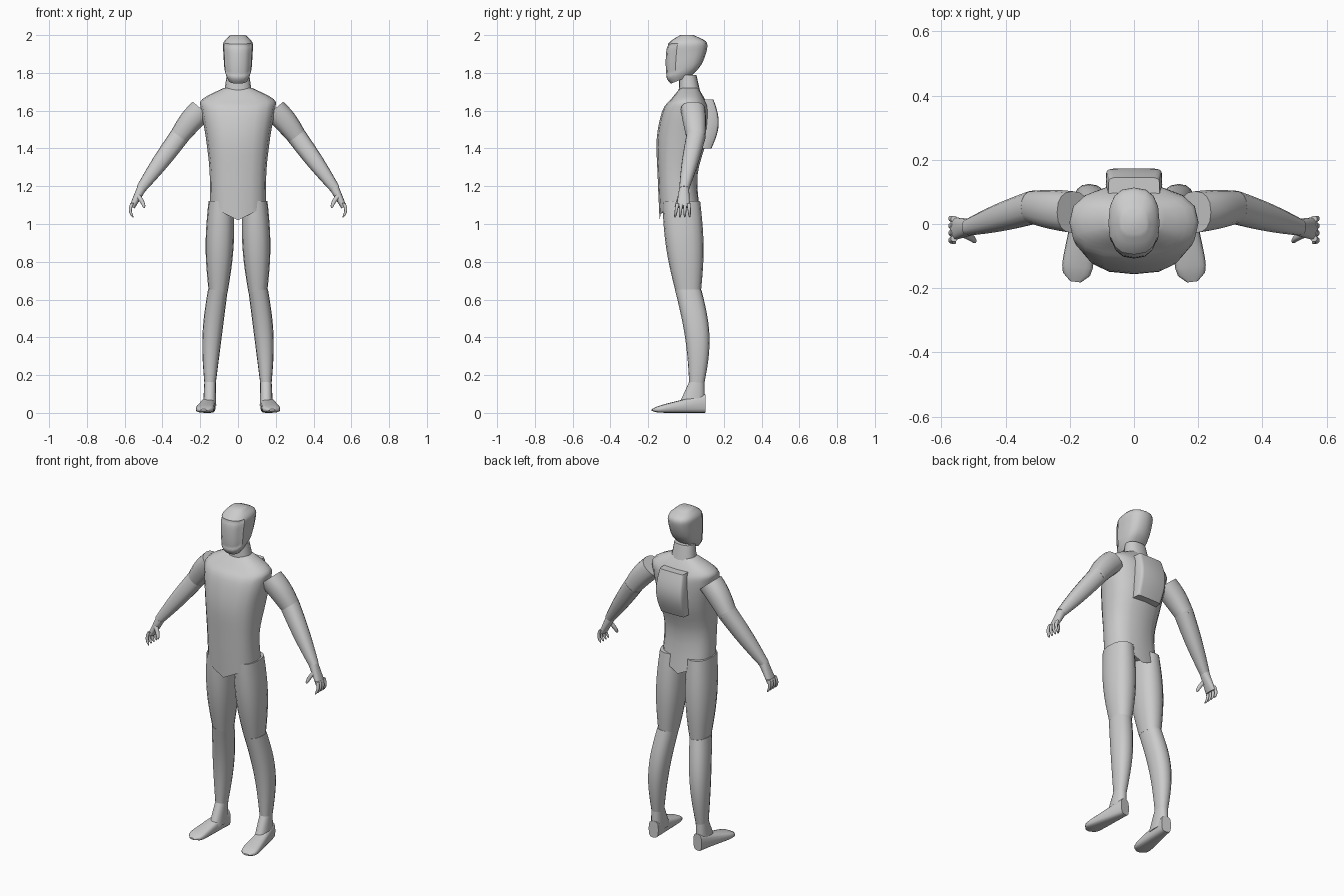
import bpy, bmesh, math
from mathutils import Vector

cube = bpy.data.objects.get("Cube")
if cube:
    bpy.data.objects.remove(cube, do_unlink=True)

grey = bpy.data.materials.new("suit_grey")
grey.use_nodes = True
shade = (0.6, 0.6, 0.6, 1)
grey.diffuse_color = shade
grey.node_tree.nodes["Principled BSDF"].inputs["Base Color"].default_value = shade

SIDES = 16
STEPS = 12


def section(bm, centre, width, depth, square):
    """Rounded-square loop of vertices spanned by two half-axis vectors."""
    loop = []
    for i in range(SIDES):
        angle = math.tau * i / SIDES
        across, along = math.cos(angle), math.sin(angle)
        across = math.copysign(abs(across) ** square, across)
        along = math.copysign(abs(along) ** square, along)
        loop.append(bm.verts.new(centre + width * across + depth * along))
    return loop


def skin(bm, loops):
    """Bridge neighbouring loops, then close both ends."""
    for low, high in zip(loops, loops[1:]):
        for i in range(SIDES):
            j = (i + 1) % SIDES
            bm.faces.new((low[i], low[j], high[j], high[i]))
    bm.faces.new(loops[0])
    bm.faces.new(loops[-1])
    bmesh.ops.recalc_face_normals(bm, faces=bm.faces)
    bm.normal_update()


def finish(name, bm, mirrored):
    mesh = bpy.data.meshes.new(name)
    bm.to_mesh(mesh)
    bm.free()
    mesh.materials.append(grey)
    obj = bpy.data.objects.new(name, mesh)
    bpy.context.collection.objects.link(obj)
    bpy.ops.object.select_all(action="DESELECT")
    obj.select_set(True)
    bpy.context.view_layer.objects.active = obj
    bpy.ops.object.shade_smooth_by_angle(angle=math.radians(45))
    if mirrored:
        mirror = obj.modifiers.new("mirror", "MIRROR")
        mirror.use_mirror_merge = False


def limb(name, start, end, wide, deep, bulge=0, bow=(0, 0, 0),
         square=0.85, rounded=False, mirrored=True):
    """Tapered tube between two points; bulge swells and bow bends its middle."""
    bm = bmesh.new()
    start, end, bow = Vector(start), Vector(end), Vector(bow)
    direction = (end - start).normalized()
    lengthwise = abs(direction.y) > abs(direction.z)
    depth_axis = Vector((0, 0, 1)) if lengthwise else Vector((0, 1, 0))
    width_axis = depth_axis.cross(direction).normalized()
    loops = []
    for step in range(STEPS + 1):
        t = step / STEPS
        swell = math.sin(math.pi * t)
        scale = max(0.3, math.sqrt(1 - t ** STEPS)) if rounded else 1
        width = (wide[0] + (wide[1] - wide[0]) * t + bulge * swell) * scale
        depth = (deep[0] + (deep[1] - deep[0]) * t + bulge * swell) * scale
        centre = start.lerp(end, t) + bow * swell
        loops.append(section(bm, centre, width_axis * width, depth_axis * depth, square))
    skin(bm, loops)
    finish(name, bm, mirrored)


def spline(keys):
    """Smooth curve through profile keys."""
    keys = [Vector(key) for key in keys]
    padded = [keys[0], *keys, keys[-1]]
    for a, b, c, d in zip(padded, padded[1:], padded[2:], padded[3:]):
        for step in range(4):
            t = step / 4
            enter, leave = (c - a) / 2, (d - b) / 2
            ease = t * t * (3 - 2 * t)
            yield (b.lerp(c, ease) + enter * t * (1 - t) ** 2
                   - leave * t * t * (1 - t))
    yield keys[-1]


def body(name, keys, rise=0, lean=0, recess=False):
    """Upright form from (height, half width, front, back) keys.
    The lower rings rise towards the sides or lean down to the front."""
    bm = bmesh.new()
    bottom, top = keys[0][0], keys[-1][0]
    loops = []
    for z, half, front, back in spline(keys):
        centre = Vector((0, (front + back) / 2, z))
        depth = Vector((0, (back - front) / 2, 0))
        loop = section(bm, centre, Vector((half, 0, 0)), depth, 0.78)
        fade = (top - z) / (top - bottom)
        for vert in loop:
            vert.co.z += lean * fade * vert.co.y + rise * fade ** 3 * abs(vert.co.x)
        loops.append(loop)
    skin(bm, loops)
    if recess:
        # Face panel set slightly behind the hood rim
        panel = [f for f in bm.faces if f.normal.y < -0.25
                 and 1.79 < f.calc_center_median().z < 1.95]
        bmesh.ops.inset_region(bm, faces=panel, thickness=0.005, depth=-0.003)
    finish(name, bm, False)


# Torso with a V-shaped hip line, then neck and hooded head
body("torso", [
    (1.02, 0.15, -0.14, 0.08),
    (1.25, 0.15, -0.15, 0.06),
    (1.45, 0.17, -0.155, 0.11),
    (1.6, 0.195, -0.125, 0.12),
    (1.66, 0.19, -0.08, 0.1),
    (1.72, 0.075, -0.03, 0.065),
], rise=0.5)
limb("neck", (0, 0.02, 1.68), (0, 0.01, 1.79), (0.075, 0.06), (0.06, 0.045),
     mirrored=False)
body("head", [
    (1.775, 0.05, -0.08, 0.03),
    (1.815, 0.07, -0.105, 0.08),
    (1.9, 0.077, -0.11, 0.11),
    (1.96, 0.077, -0.095, 0.105),
    (2, 0.04, -0.03, 0.04),
], lean=0.4, recess=True)

# Back unit
limb("backpack", (0, 0.095, 1.4), (0, 0.1, 1.66), (0.08, 0.08), (0.04, 0.045),
     bulge=0.008, bow=(0, 0.025, 0), square=0.25, mirrored=False)

# Legs and feet
limb("thighs", (0.09, -0.025, 1.12), (0.105, 0.012, 0.64), (0.066, 0.05), (0.1, 0.067),
     bulge=0.016)
limb("shins", (0.107, 0.012, 0.65), (0.148, 0.057, 0.155), (0.052, 0.03), (0.07, 0.04),
     bulge=0.01, bow=(0.01, 0.025, 0))
limb("ankles", (0.148, 0.057, 0.165), (0.15, 0.03, 0.04), (0.03, 0.035), (0.04, 0.07))
limb("feet", (0.147, 0.1, 0.05), (0.182, -0.18, 0.015), (0.03, 0.055), (0.05, 0.015),
     square=0.65, rounded=True)

# Arms and palms
limb("upper_arms", (0.19, 0.037, 1.605), (0.318, 0.053, 1.455), (0.065, 0.05), (0.065, 0.05),
     bulge=0.004, bow=(0, 0, 0.01))
limb("forearms", (0.31, 0.053, 1.465), (0.515, -0.01, 1.185), (0.052, 0.026), (0.052, 0.026),
     bulge=0.005)
limb("palms", (0.51, -0.01, 1.19), (0.56, -0.015, 1.09), (0.025, 0.015), (0.026, 0.036))

# Fingers fan out from the knuckles, the thumbs point inward
for i, label in enumerate(("index", "middle", "ring", "little")):
    y = 0.02 * i - 0.045
    limb(label + "_fingers", (0.56, y, 1.11), (0.556, y * 1.3, 1.035),
         (0.01, 0.006), (0.01, 0.006), bow=(0.012, 0, 0), rounded=True)
limb("thumbs", (0.53, -0.03, 1.15), (0.495, -0.055, 1.085),
     (0.013, 0.008), (0.013, 0.008), bow=(-0.005, 0, 0), rounded=True)
